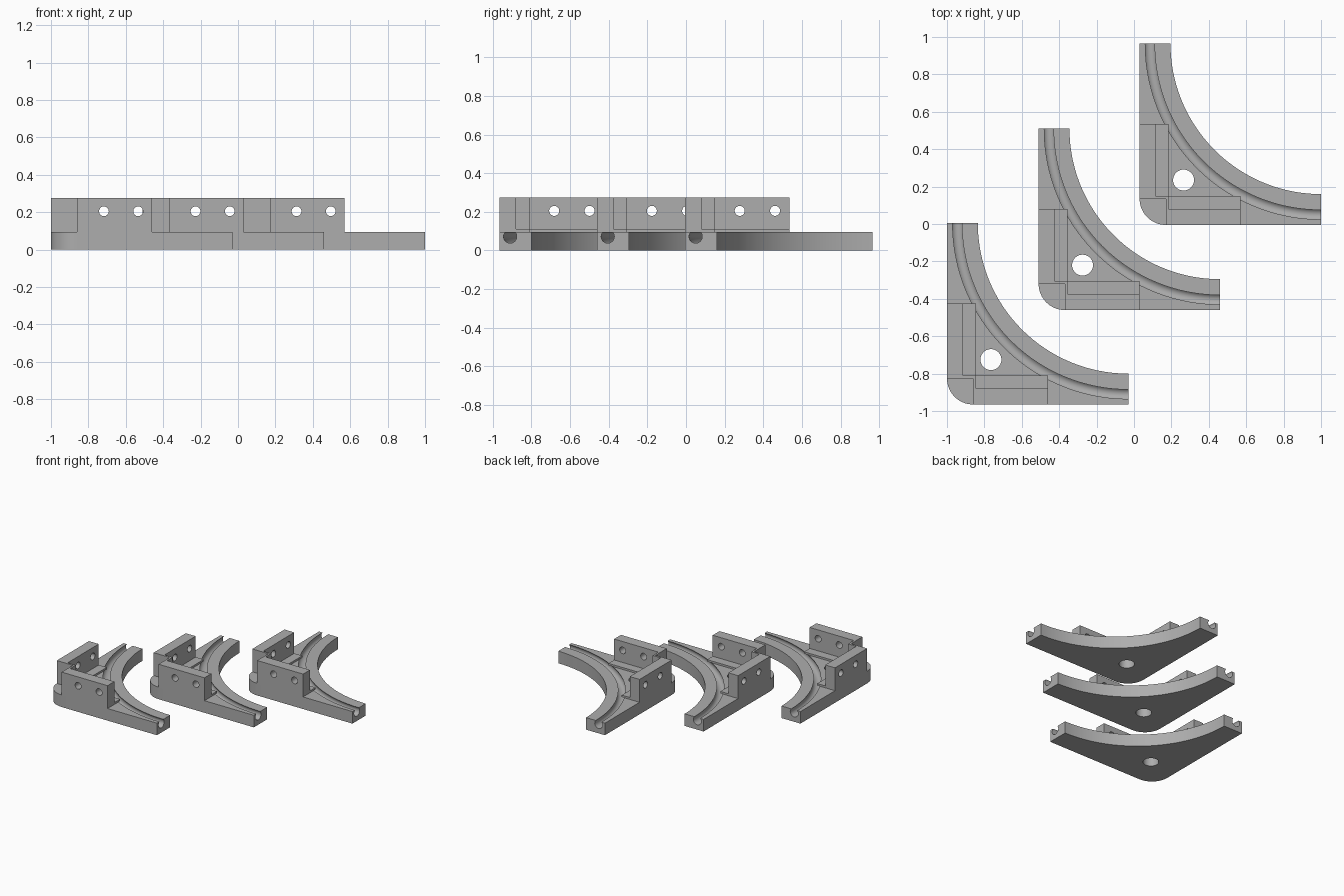
import bpy, bmesh, math
from mathutils import Vector

if "Cube" in bpy.data.objects:
    bpy.data.objects.remove(bpy.data.objects["Cube"])

SIZE, BASE_H, TOP = 0.97, 0.095, 0.275
CORNER = 0.14                       # rounded outer corner radius
OFFSETS = [(-1.0, -0.965), (-0.51, -0.46), (0.03, -0.005)]

grey = bpy.data.materials.new("grey plastic")
grey.diffuse_color = (0.42, 0.42, 0.42, 1)
grey.use_nodes = True
grey.node_tree.nodes["Principled BSDF"].inputs["Base Color"].default_value = grey.diffuse_color


def new_object(name, bm):
    bmesh.ops.recalc_face_normals(bm, faces=bm.faces)
    me = bpy.data.meshes.new(name)
    bm.to_mesh(me)
    bm.free()
    me.materials.append(grey)
    ob = bpy.data.objects.new(name, me)
    bpy.context.collection.objects.link(ob)
    return ob


def prism(name, outline, z0, z1):
    bm = bmesh.new()
    face = bm.faces.new([bm.verts.new((x, y, z0)) for x, y in outline])
    ext = bmesh.ops.extrude_face_region(bm, geom=[face])
    verts = [v for v in ext["geom"] if isinstance(v, bmesh.types.BMVert)]
    bmesh.ops.translate(bm, verts=verts, vec=(0, 0, z1 - z0))
    return new_object(name, bm)


def arc(cx, cy, r, a0, a1, n):
    return [(cx + r * math.cos(math.radians(a0 + (a1 - a0) * i / n)),
             cy + r * math.sin(math.radians(a0 + (a1 - a0) * i / n))) for i in range(n + 1)]


def rod(centre, axis, r, length, n=40):
    """Round cutter along an axis."""
    bm = bmesh.new()
    bmesh.ops.create_cone(bm, cap_ends=True, segments=n, radius1=r, radius2=r, depth=length)
    q = Vector((0, 0, 1)).rotation_difference(Vector(axis))
    bmesh.ops.rotate(bm, verts=bm.verts, matrix=q.to_matrix())
    bmesh.ops.translate(bm, verts=bm.verts, vec=centre)
    return new_object("cutter", bm)


def groove_cutter(r_path, r, z, n=72, m=32):
    """Round channel swept along the quarter circle, run out past both ends."""
    path = [(Vector((x, y, z)), math.radians(180 + 90 * i / n))
            for i, (x, y) in enumerate(arc(SIZE, SIZE, r_path, 180, 270, n))]
    path.insert(0, (path[0][0] + Vector((0, 0.05, 0)), path[0][1]))
    path.append((path[-1][0] + Vector((0.05, 0, 0)), path[-1][1]))
    bm = bmesh.new()
    rings = []
    for p, a in path:
        out = Vector((math.cos(a), math.sin(a), 0))
        rings.append([bm.verts.new(p + out * r * math.cos(t) + Vector((0, 0, r * math.sin(t))))
                      for t in (2 * math.pi * k / m for k in range(m))])
    for a, b in zip(rings, rings[1:]):
        for k in range(m):
            bm.faces.new((a[k], a[(k + 1) % m], b[(k + 1) % m], b[k]))
    bm.faces.new(rings[0])
    bm.faces.new(rings[-1])
    return new_object("cutter", bm)


def cut(ob, cutters):
    for c in cutters:
        mod = ob.modifiers.new("cut", 'BOOLEAN')
        mod.operation, mod.solver, mod.object = 'DIFFERENCE', 'EXACT', c
    bpy.context.view_layer.update()
    dg = bpy.context.evaluated_depsgraph_get()
    me = bpy.data.meshes.new_from_object(ob.evaluated_get(dg))
    ob.modifiers.clear()
    ob.data = me
    for c in cutters:
        bpy.data.objects.remove(c)


# Base: square corner with a rounded tip and a concave quarter-circle edge
outline = (arc(CORNER, CORNER, CORNER, 180, 270, 16) + [(SIZE, 0)]
           + arc(SIZE, SIZE, 0.805, 270, 180, 72) + [(0, SIZE)])
base = prism("curved_base", outline, 0, BASE_H)
cut(base, [groove_cutter(0.915, 0.034, 0.072),
           rod((0.235, 0.24, 0.05), (0, 0, 1), 0.056, 0.4)])

# Two upright walls joined by thin end ribs at the corner
half = [(0.14, 0.14), (0.14, 0), (0.54, 0), (0.54, 0.085), (0.155, 0.085), (0.155, 0.155)]
walls = prism("corner_walls", half + [(y, x) for x, y in half[4:0:-1]], BASE_H, TOP)
cutters = []
for d in (0.283, 0.466):
    cutters.append(rod((d, 0.04, 0.205), (0, 1, 0), 0.026, 0.2))
    cutters.append(rod((0.04, d, 0.205), (1, 0, 0), 0.026, 0.2))
cut(walls, cutters)

# Thin ledges along the inside of each wall
ledge = [(0.155, 0.085), (0.54, 0.085), (0.54, 0.155), (0.155, 0.155)]
parts = [base, walls,
         prism("front_ledge", ledge, BASE_H, 0.11),
         prism("side_ledge", [(y, x) for x, y in ledge], BASE_H, 0.11)]

# Smooth the round surfaces, keep edges sharp
for ob in parts:
    bpy.ops.object.select_all(action='DESELECT')
    ob.select_set(True)
    bpy.context.view_layer.objects.active = ob
    bpy.ops.object.shade_smooth_by_angle(angle=math.radians(30))

# Three identical brackets in a diagonal row
for i, (x, y) in enumerate(OFFSETS):
    for ob in parts:
        o = ob if i == 0 else ob.copy()
        if i:
            bpy.context.collection.objects.link(o)
        o.location = (x, y, 0)
